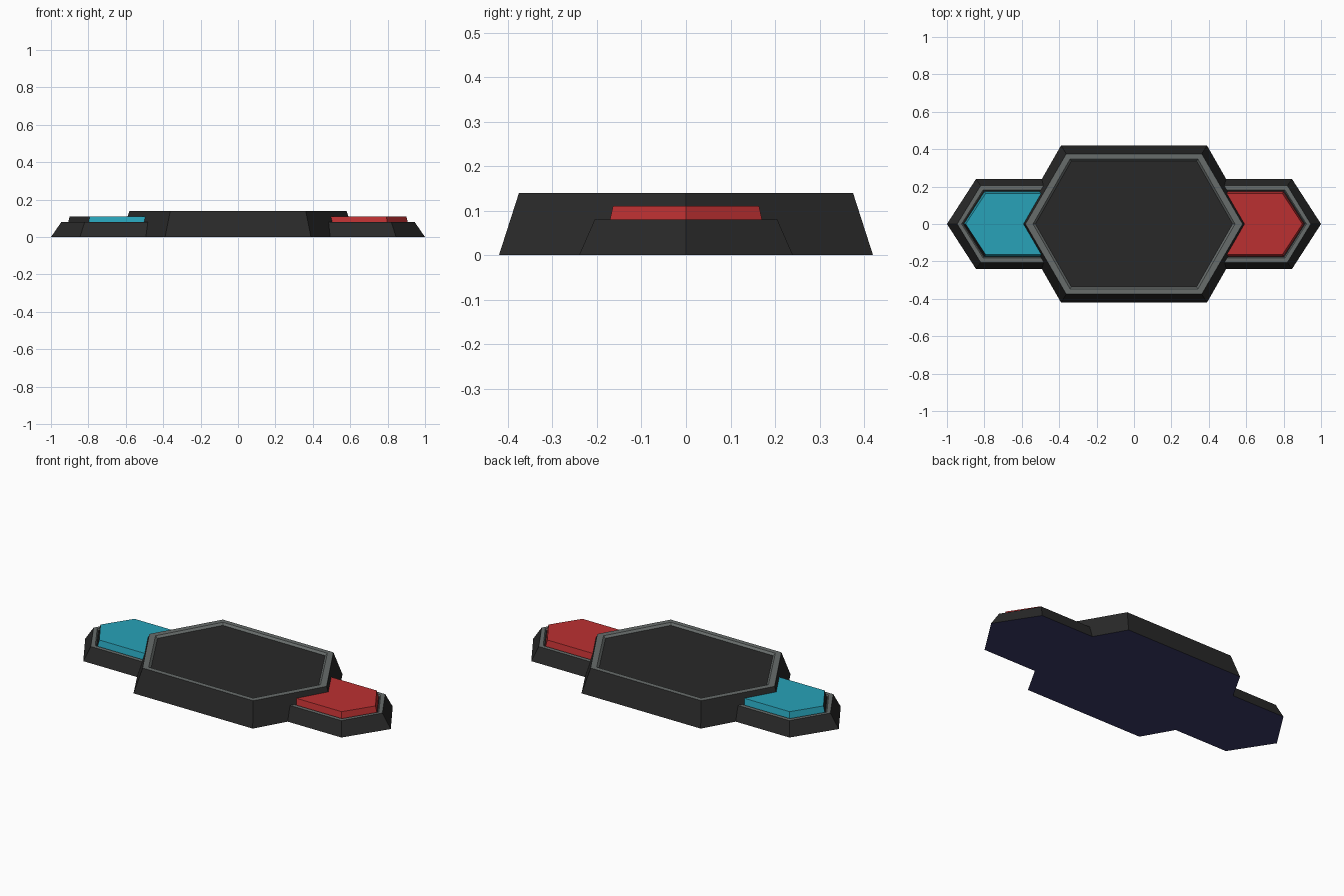
import bpy, bmesh

if "Cube" in bpy.data.objects:
    bpy.data.objects.remove(bpy.data.objects["Cube"])


def material(name, rgb):
    m = bpy.data.materials.new(name)
    m.diffuse_color = (*rgb, 1)
    m.use_nodes = True
    m.node_tree.nodes["Principled BSDF"].inputs["Base Color"].default_value = m.diffuse_color
    return m


DARK = material("dark grey", (0.022, 0.022, 0.022))
RIM = material("rim grey", (0.135, 0.15, 0.146))
RED = material("red", (0.5, 0.03, 0.031))
CYAN = material("cyan", (0.021, 0.36, 0.48))
NAVY = material("navy underside", (0.043, 0.043, 0.14))


def full_hex(tip, corner, half):
    return [(tip, 0), (corner, half), (-corner, half),
            (-tip, 0), (-corner, -half), (corner, -half)]


def wing_hex(side):
    # half hexagon whose inner end is buried in the central body
    def outline(tip, corner, half):
        pts = [(0.4, -half), (corner, -half), (tip, 0), (corner, half), (0.4, half)]
        return pts if side > 0 else [(-x, y) for x, y in reversed(pts)]
    return outline


def loft(name, outline, rings, mats, bands, top, bottom):
    """Stack outlines (tip, corner, half, z); bands gives a material slot per step."""
    bm = bmesh.new()
    loops = [[bm.verts.new((x, y, z)) for x, y in outline(t, c, h)]
             for t, c, h, z in rings]
    n = len(loops[0])
    for a, b, slot in zip(loops, loops[1:], bands):
        for i in range(n):
            j = (i + 1) % n
            bm.faces.new((a[i], a[j], b[j], b[i])).material_index = slot
    bm.faces.new(loops[-1]).material_index = top
    bm.faces.new(loops[0][::-1]).material_index = bottom
    bm.normal_update()
    me = bpy.data.meshes.new(name)
    bm.to_mesh(me)
    bm.free()
    for m in mats:
        me.materials.append(m)
    ob = bpy.data.objects.new(name, me)
    bpy.context.collection.objects.link(ob)
    return ob


BODY_MATS = [DARK, RIM, NAVY]

# central body: sloped wall, flat rim, small step down to the panel
loft("central_body", full_hex,
     [(0.63, 0.39, 0.42, 0), (0.58, 0.362, 0.375, 0.14),
      (0.54, 0.342, 0.347, 0.14), (0.527, 0.335, 0.336, 0.128)],
     BODY_MATS, [0, 1, 1], 0, 2)

for side, label, colour in ((1, "right", RED), (-1, "left", CYAN)):
    # side wing with rim and shallow tray
    loft(label + "_wing", wing_hex(side),
         [(1.0, 0.845, 0.24, 0), (0.945, 0.82, 0.205, 0.08),
          (0.922, 0.807, 0.182, 0.08), (0.915, 0.803, 0.177, 0.072)],
         BODY_MATS, [0, 1, 1], 0, 2)
    # raised coloured pad in the tray
    pad = loft(label + "_pad", wing_hex(side),
               [(0.91, 0.8, 0.173, 0.07), (0.9, 0.793, 0.164, 0.11)],
               [colour, DARK], [0], 0, 0)
    # the front-left flank of the left pad is dark
    for f in pad.data.polygons:
        if side < 0 and f.normal.x < -0.5 and f.normal.y < -0.2:
            f.material_index = 1
